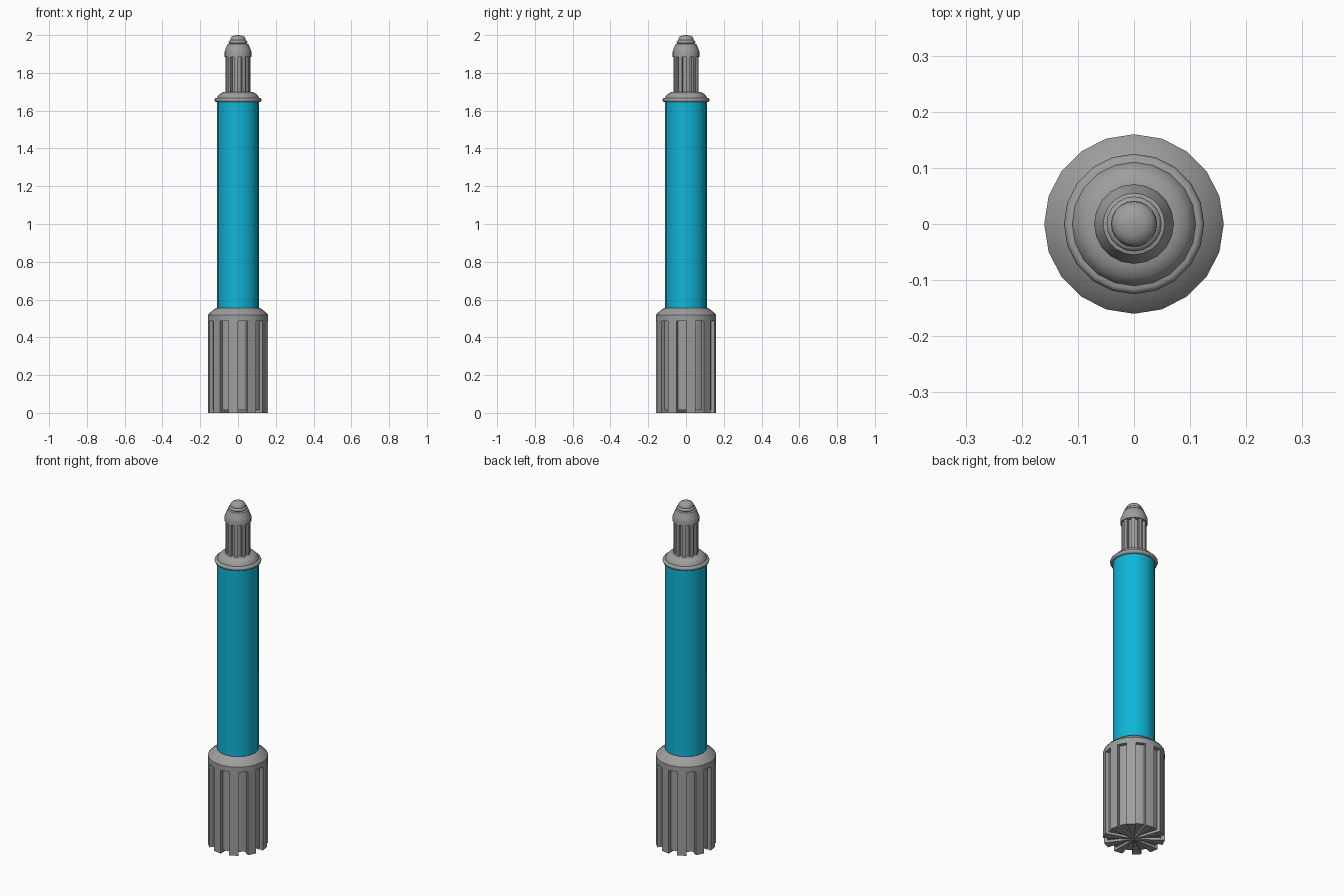
import bpy, bmesh, math

if "Cube" in bpy.data.objects:
    bpy.data.objects.remove(bpy.data.objects["Cube"], do_unlink=True)

SIDES = 20


def material(name, rgb):
    m = bpy.data.materials.new(name)
    m.use_nodes = True
    m.diffuse_color = (*rgb, 1)
    m.node_tree.nodes["Principled BSDF"].inputs["Base Color"].default_value = (*rgb, 1)
    return m


grey = material("grey metal", (0.34, 0.34, 0.34))
blue = material("bright blue", (0.005, 0.46, 0.68))


def finish(name, bm, mat, angle=35):
    bmesh.ops.recalc_face_normals(bm, faces=bm.faces)
    mesh = bpy.data.meshes.new(name)
    bm.to_mesh(mesh)
    bm.free()
    mesh.materials.append(mat)
    ob = bpy.data.objects.new(name, mesh)
    bpy.context.collection.objects.link(ob)
    bpy.ops.object.select_all(action="DESELECT")
    bpy.context.view_layer.objects.active = ob
    ob.select_set(True)
    bpy.ops.object.shade_smooth_by_angle(angle=math.radians(angle))
    return ob


def ring(bm, r, z, angles):
    return [bm.verts.new((r * math.cos(a), r * math.sin(a), z)) for a in angles]


def lathe(name, profile, mat, angle=35):
    """Turn a (radius, height) profile, bottom to top, into a capped solid."""
    bm = bmesh.new()
    angles = [math.tau * i / SIDES for i in range(SIDES)]
    rings = [ring(bm, r, z, angles) for r, z in profile]
    for low, high in zip(rings, rings[1:]):
        for i in range(SIDES):
            j = (i + 1) % SIDES
            bm.faces.new((low[i], low[j], high[j], high[i]))
    bm.faces.new(rings[0])
    bm.faces.new(rings[-1])
    return finish(name, bm, mat, angle)


def ribs(name, r, z0, z1, mat):
    """Wedges standing on every second side of the turned shape."""
    bm = bmesh.new()
    step = math.tau / SIDES
    for i in range(0, SIDES, 2):
        ends = []
        for z in (z0, z1):
            ends.append([bm.verts.new((0, 0, z))] + ring(bm, r, z, (i * step, (i + 1) * step)))
        low, high = ends
        bm.faces.new(low)
        bm.faces.new(high)
        for a in range(3):
            b = (a + 1) % 3
            bm.faces.new((low[a], low[b], high[b], high[a]))
    return finish(name, bm, mat, 10)


# Fluted grip at the bottom
lathe("grip_core", [(0.14, 0.014), (0.14, 0.50)], grey)
ribs("grip_ribs", 0.16, 0, 0.495, grey)
lathe("grip_collar", [(0.16, 0.487), (0.16, 0.518), (0.152, 0.528),
                      (0.125, 0.55), (0.115, 0.556)], grey, 30)

# Long coloured tube
lathe("tube", [(0.11, 0.55), (0.11, 1.65)], blue)

# Rim and shoulder above the tube
lathe("rim", [(0.114, 1.645), (0.122, 1.648), (0.125, 1.656),
              (0.122, 1.664), (0.116, 1.667)], grey, 60)
lathe("shoulder", [(0.111, 1.664), (0.107, 1.677), (0.095, 1.690),
                   (0.078, 1.698), (0.06, 1.70)], grey, 45)

# Fluted neck
lathe("neck_core", [(0.051, 1.69), (0.051, 1.895)], grey)
ribs("neck_ribs", 0.066, 1.69, 1.89, grey)

# Stepped tip
lathe("tip_cap", [(0.071, 1.885), (0.071, 1.912), (0.066, 1.925),
                  (0.055, 1.953), (0.044, 1.957)], grey, 30)
lathe("tip_ring", [(0.043, 1.955), (0.049, 1.960), (0.049, 1.967), (0.042, 1.973)], grey, 60)
lathe("tip_dome", [(0.041, 1.97), (0.040, 1.982), (0.033, 1.992),
                   (0.020, 1.998), (0.006, 2.0)], grey, 60)
